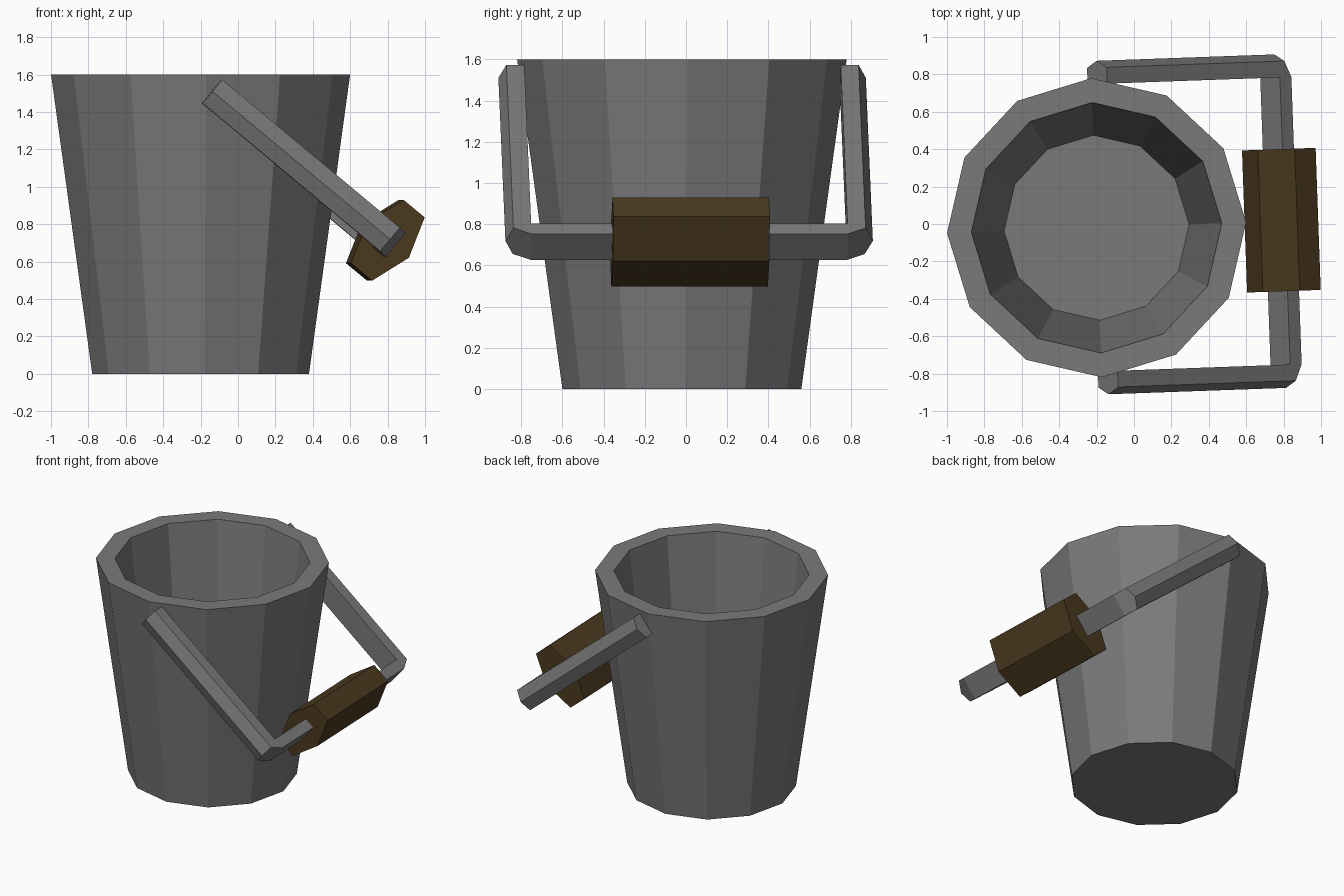
import bpy, bmesh, math
from mathutils import Matrix, Vector

if "Cube" in bpy.data.objects:
    bpy.data.objects.remove(bpy.data.objects["Cube"])

# Shared placement: bucket axis, with a slight twist about z
PLACE = Matrix.Translation((-0.2, -0.02, 0)) @ Matrix.Rotation(math.radians(2.05), 4, 'Z')

# Handle frame: origin at pivot, D runs down the arm, N is square to it
PIVOT = Vector((0.032, 0, 1.51))
D = Vector((0.769, 0, -0.640))
N = Vector((0.640, 0, 0.769))
REACH = 1.281
Y = Vector((0, 1, 0))


def handle_point(d, y, n):
    return PIVOT + D * d + Y * y + N * n


def material(name, colour):
    mat = bpy.data.materials.new(name)
    mat.diffuse_color = (*colour, 1)
    mat.use_nodes = True
    mat.node_tree.nodes["Principled BSDF"].inputs["Base Color"].default_value = mat.diffuse_color
    return mat


def loft(name, rings, mat):
    """Skin a list of equal-length rings and cap both ends."""
    bm = bmesh.new()
    vs = [[bm.verts.new(PLACE @ Vector(p)) for p in r] for r in rings]
    k = len(vs[0])
    for a, b in zip(vs, vs[1:]):
        for i in range(k):
            j = (i + 1) % k
            bm.faces.new((a[i], a[j], b[j], b[i]))
    bm.faces.new(vs[0][::-1])
    bm.faces.new(vs[-1])
    bmesh.ops.recalc_face_normals(bm, faces=bm.faces)
    me = bpy.data.meshes.new(name)
    bm.to_mesh(me)
    bm.free()
    me.materials.append(mat)
    ob = bpy.data.objects.new(name, me)
    bpy.context.collection.objects.link(ob)
    return ob


def circle(r, z, sides=12):
    return [(r * math.cos(i * math.tau / sides), r * math.sin(i * math.tau / sides), z)
            for i in range(sides)]


metal = material("dark_metal", (0.195, 0.195, 0.195))
wood = material("wood", (0.07, 0.041, 0.013))

# Bucket: outer wall, rim, inner wall, floor
loft("bucket", [circle(0.58, 0), circle(0.8, 1.6), circle(0.67, 1.6), circle(0.495, 0.2)], metal)

# Handle arms: flat inside, ridged outside, with a clipped lower corner
section = [(0.768, -0.082), (0.855, -0.082), (0.892, 0), (0.855, 0.082), (0.768, 0.082)]
for side, label in ((-1, "front"), (1, "back")):
    top = [handle_point(0, side * y, n) for y, n in section]
    end = [handle_point(REACH - (0.045 if y > 0.8 else 0), side * y, n) for y, n in section]
    loft("handle_arm_" + label, [top, end], metal)

# Handle crossbar between the arms
bar = [(REACH - 0.08, -0.082), (REACH, -0.082), (REACH, 0.082), (REACH - 0.08, 0.082)]
loft("handle_crossbar", [[handle_point(d, y, n) for d, n in bar] for y in (-0.768, 0.768)], metal)

# Wooden grip: flattened hexagonal block
a, h, mid = 0.073, 0.22, REACH - 0.037
grip = [(2 * a, 0), (a, h), (-a, h), (-2 * a, 0), (-a, -h), (a, -h)]
loft("grip", [[handle_point(mid + d, y, n) for d, n in grip] for y in (-0.375, 0.385)], wood)
